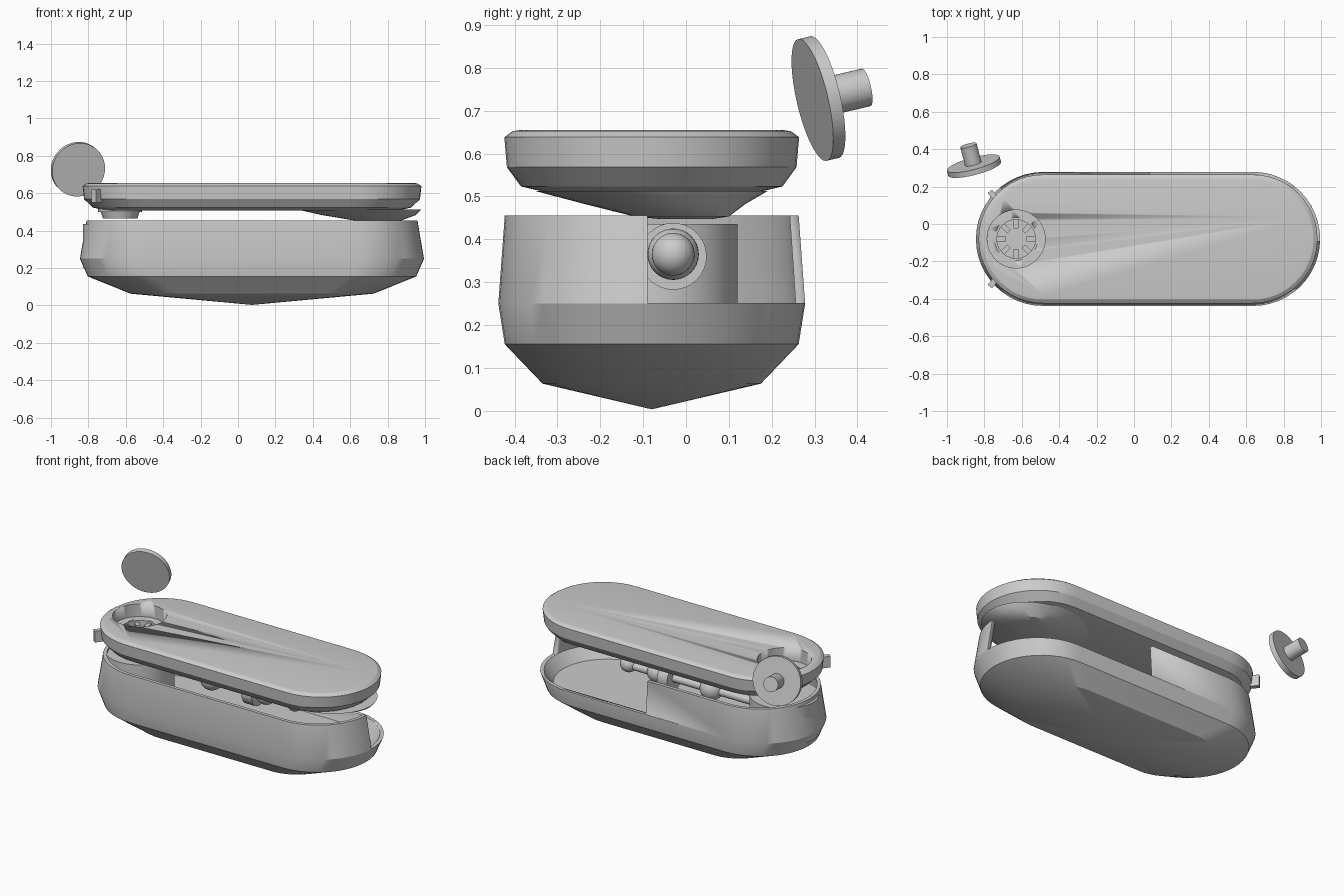
import bpy, bmesh
from math import pi, cos, sin
from mathutils import Vector, Matrix

if "Cube" in bpy.data.objects:
    bpy.data.objects.remove(bpy.data.objects["Cube"])

CX, CY = 0.075, -0.08      # middle of the capsule body
GEAR = (-0.63, -0.08)      # middle of the gear well


def finish(name, bm, angle=25):
    bmesh.ops.recalc_face_normals(bm, faces=bm.faces)
    me = bpy.data.meshes.new(name)
    bm.to_mesh(me)
    bm.free()
    ob = bpy.data.objects.new(name, me)
    bpy.context.collection.objects.link(ob)
    bpy.ops.object.select_all(action='DESELECT')
    ob.select_set(True)
    bpy.context.view_layer.objects.active = ob
    bpy.ops.object.shade_smooth_by_angle(angle=angle * pi / 180)
    return ob


def stadium(half, r, z, n=24):
    pts = []
    for side, start in ((1, -pi / 2), (-1, pi / 2)):
        for i in range(n + 1):
            a = start + pi * i / n
            pts.append((CX + side * half + r * cos(a), CY + r * sin(a), z))
    return pts


def ellipse(cx, cy, rx, ry, z, n=40):
    return [(cx + rx * cos(2 * pi * i / n), cy + ry * sin(2 * pi * i / n), z) for i in range(n)]


def loft(name, rings, first_tip=None, angle=25):
    bm = bmesh.new()
    vs = [[bm.verts.new(p) for p in ring] for ring in rings]
    n = len(rings[0])
    for a, b in zip(vs, vs[1:]):
        for i in range(n):
            j = (i + 1) % n
            bm.faces.new((a[i], a[j], b[j], b[i]))
    if first_tip:
        tip = bm.verts.new(first_tip)
        for i in range(n):
            bm.faces.new((vs[0][i], tip, vs[0][(i + 1) % n]))
    else:
        bm.faces.new(vs[0])
    bm.faces.new(vs[-1])
    return finish(name, bm, angle)


def cylinder(name, start, axis, length, r1, r2=None, seg=48):
    bm = bmesh.new()
    d = Vector(axis).normalized()
    m = Matrix.Translation(Vector(start) + d * length / 2) @ d.to_track_quat('Z', 'Y').to_matrix().to_4x4()
    bmesh.ops.create_cone(bm, cap_ends=True, segments=seg, radius1=r1,
                          radius2=r1 if r2 is None else r2, depth=length, matrix=m)
    return finish(name, bm)


def box(name, centre, size, turn=0):
    bm = bmesh.new()
    m = Matrix.Translation(centre) @ Matrix.Rotation(turn, 4, 'Z') @ Matrix.Diagonal((*size, 1))
    bmesh.ops.create_cube(bm, size=1, matrix=m)
    return finish(name, bm)


def ball(name, centre, r):
    bm = bmesh.new()
    bmesh.ops.create_uvsphere(bm, u_segments=32, v_segments=16, radius=r,
                              matrix=Matrix.Translation(centre))
    return finish(name, bm, 40)


def cut(target, cutter):
    mod = target.modifiers.new(cutter.name, 'BOOLEAN')
    mod.operation, mod.solver, mod.object = 'DIFFERENCE', 'EXACT', cutter
    cutter.hide_render = True
    cutter.hide_viewport = True


# Lower shell: pointed underside, flared waist, hollow inside
lower = loft('lower_shell', [
    stadium(0.395, 0.255, 0.063), stadium(0.535, 0.343, 0.155),
    stadium(0.562, 0.358, 0.25), stadium(0.542, 0.343, 0.455),
    stadium(0.542, 0.322, 0.455), stadium(0.562, 0.336, 0.25),
    stadium(0.53, 0.31, 0.18)], first_tip=(CX, CY, 0.003))
# Opening along the back right of the wall
cut(lower, box('opening_cutter', (0.085 + 0.6, -0.09 + 0.3, 0.251 + 0.2), (1.2, 0.6, 0.4)))

# Floating lid with chamfered top and sloping underside
lid = loft('lid', [
    stadium(0.54, 0.24, 0.508), stadium(0.545, 0.305, 0.523),
    stadium(0.56, 0.338, 0.568), stadium(0.562, 0.344, 0.638),
    stadium(0.56, 0.325, 0.652), stadium(0.56, 0.305, 0.655)])
# Gear well in the lid
cut(lid, cylinder('well_cutter', (*GEAR, 0.575), (0, 0, 1), 0.2, 0.155))
cut(lid, cylinder('gear_hole_cutter', (*GEAR, 0.4), (0, 0, 1), 0.3, 0.115))

# Rounded bulge below the right of the lid
loft('lid_bulge', [
    ellipse(0.65, -0.08, 0.33, 0.27, 0.512), ellipse(0.70, -0.05, 0.25, 0.19, 0.483),
    ellipse(0.75, -0.01, 0.12, 0.11, 0.453), ellipse(0.75, 0.0, 0.06, 0.06, 0.447)], angle=30)

# Small catches at the left end of the lid
for k, s in enumerate((1, -1)):
    box(f'lid_catch_{k + 1}', (-0.755, CY + s * 0.235, 0.585), (0.05, 0.03, 0.07), -s * 0.9)

# Gear cup with eight inward teeth
cylinder('gear_hub', (*GEAR, 0.465), (0, 0, 1), 0.045, 0.092, 0.108)
bm = bmesh.new()
vs = [[bm.verts.new(p) for p in ellipse(*GEAR, r, r, z, 48)]
      for r, z in ((0.103, 0.5), (0.118, 0.5), (0.118, 0.575), (0.103, 0.575))]
for a, b in zip(vs, vs[1:] + vs[:1]):
    for i in range(48):
        j = (i + 1) % 48
        bm.faces.new((a[i], a[j], b[j], b[i]))
finish('gear_ring', bm)
for i in range(8):
    a = 2 * pi * i / 8
    box(f'gear_tooth_{i + 1}', (GEAR[0] + 0.085 * cos(a), GEAR[1] + 0.085 * sin(a), 0.535),
        (0.06, 0.026, 0.06), a)

# Mechanism inside the shell
cylinder('gear_platform', (*GEAR, 0.2), (0, 0, 1), 0.235, 0.2)
cylinder('axle', (-0.45, -0.03, 0.36), (1, 0, 0), 0.87, 0.025, seg=24)
for k, (x, r) in enumerate(((-0.16, 0.07), (0.22, 0.06), (0.42, 0.05))):
    ball(f'axle_ball_{k + 1}', (x, -0.03, 0.365), r)
cylinder('axle_collar', (0.1, -0.03, 0.36), (1, 0, 0), 0.07, 0.078)

# Detached button: tilted disc with a stem
axis = Vector((-0.25, 0.94, 0.22)).normalized()
face = Vector((-0.852, 0.295, 0.725))
cylinder('button_disc', face, axis, 0.03, 0.146)
cylinder('button_stem', face + axis * 0.028, axis, 0.105, 0.045, seg=32)
